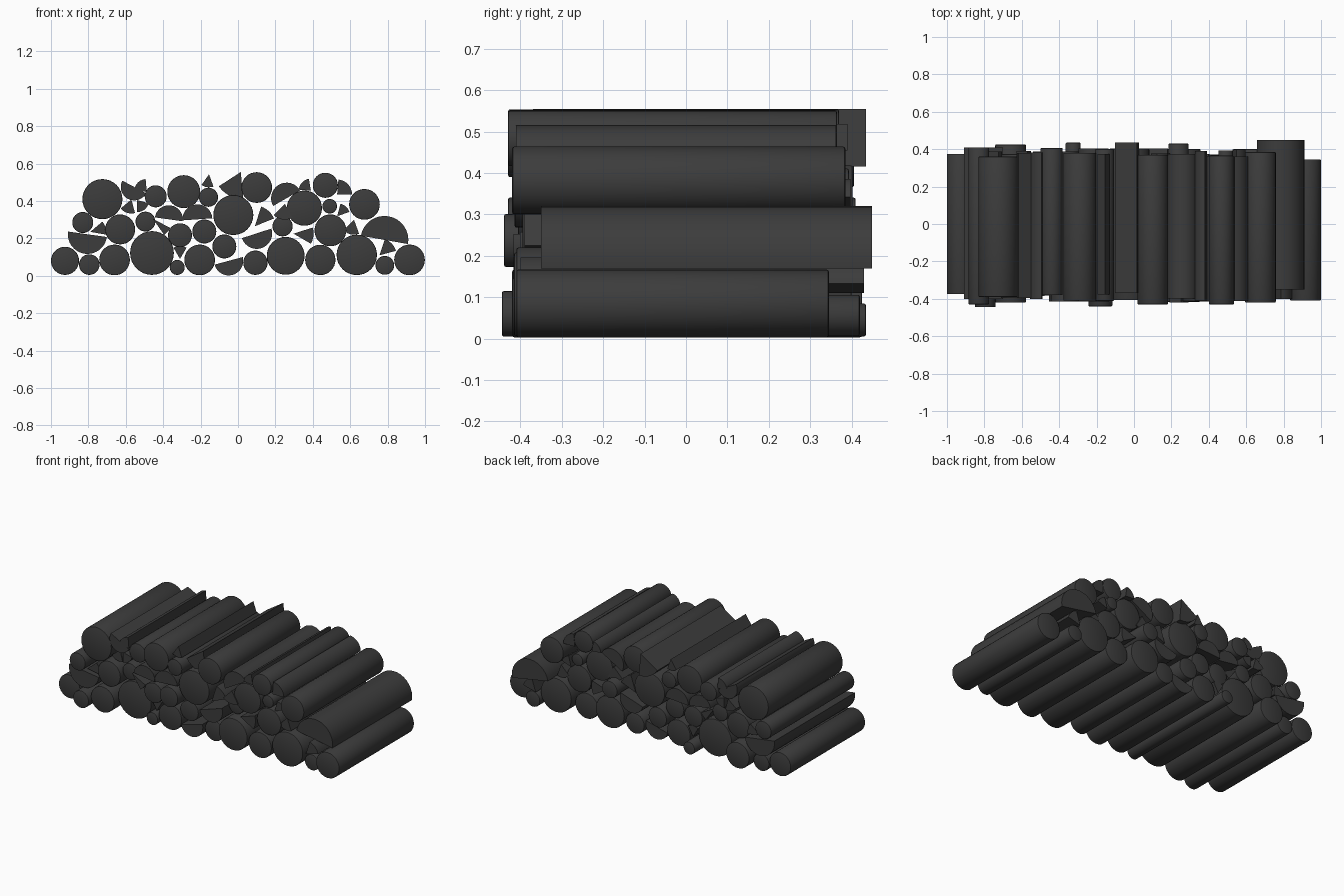
import bpy, bmesh, math, random

random.seed(4)
wood = bpy.data.materials.new("dark_wood")
wood.diffuse_color = (0.045, 0.045, 0.045, 1)


def prism(name, profile, y0, y1, bevel):
    """Extrude an xz profile from y0 to y1, optionally easing the end rims."""
    bm = bmesh.new()
    front = [bm.verts.new((x, y0, z)) for x, z in profile]
    back = [bm.verts.new((x, y1, z)) for x, z in profile]
    n = len(profile)
    caps = [bm.faces.new(front), bm.faces.new(back[::-1])]
    for i in range(n):
        j = (i + 1) % n
        bm.faces.new((front[j], front[i], back[i], back[j]))
    rims = [e for c in caps for e in c.edges]
    if bevel:
        bmesh.ops.bevel(bm, geom=rims, offset=bevel, segments=2,
                        profile=0.5, affect='EDGES')
    bmesh.ops.recalc_face_normals(bm, faces=bm.faces[:])
    me = bpy.data.meshes.new(name)
    bm.to_mesh(me)
    bm.free()
    me.materials.append(wood)
    ob = bpy.data.objects.new(name, me)
    bpy.context.collection.objects.link(ob)
    bpy.ops.object.select_all(action='DESELECT')
    ob.select_set(True)
    bpy.context.view_layer.objects.active = ob
    bpy.ops.object.shade_smooth_by_angle(angle=math.radians(30))


def arc(x, z, r, a0, a1, steps):
    return [(x + r * math.cos(math.radians(a0 + (a1 - a0) * i / steps)),
             z + r * math.sin(math.radians(a0 + (a1 - a0) * i / steps)))
            for i in range(steps + 1)]


def ends(x, z, known):
    return known.get((x, z)) or (-random.uniform(.37, .42), random.uniform(.36, .41))


# Round logs: x, z, radius
logs = [
    (-.925, .08, .075), (-.795, .06, .055), (-.66, .085, .082), (-.46, .122, .117),
    (-.325, .045, .04), (-.205, .085, .082), (.093, .07, .065), (.255, .107, .101),
    (.44, .085, .081), (.635, .112, .108), (.785, .056, .05), (.917, .085, .082),
    (-.725, .41, .107), (-.83, .285, .056), (-.63, .248, .08), (-.495, .29, .053),
    (-.44, .425, .059), (-.29, .45, .088), (-.158, .42, .051), (-.31, .217, .064),
    (-.18, .237, .064), (-.073, .157, .064), (-.025, .325, .107), (.1, .472, .082),
    (.238, .265, .054), (.355, .362, .094), (.49, .372, .039), (.467, .484, .067),
    (.494, .243, .085), (.676, .382, .082)]
# Logs whose ends stick out differently
log_ends = {
    (-.925, .08): (-.375, .375), (-.795, .06): (-.445, .38), (.917, .085): (-.41, .345),
    (-.725, .41): (-.39, .36), (-.66, .085): (-.42, .425), (-.325, .045): (-.40, .435),
    (.1, .472): (-.43, .37), (.467, .484): (-.43, .365), (.676, .382): (-.42, .385),
    (.238, .265): (-.36, .43), (-.18, .237): (-.44, .37), (.785, .056): (-.38, .42),
    (-.29, .45): (-.41, .38), (.635, .112): (-.41, .40), (-.83, .285): (-.43, .41)}
for x, z, r in logs:
    y0, y1 = ends(x, z, log_ends)
    prism("round_log", arc(x, z, r, 0, 360, 32)[:-1], y0, y1, .005)

# Half-split logs: x, z, radius, angle where the bark begins
halves = [
    (-.805, .222, .105, 172), (.783, .192, .128, -10), (-.05, .08, .078, 195),
    (.1, .227, .083, 198), (.26, .415, .083, 30), (-.37, .302, .075, -8),
    (-.217, .302, .08, 4), (-.555, .475, .072, 152)]
half_ends = {(.783, .192): (-.35, .45), (-.805, .222): (-.40, .41)}
for x, z, r, a in halves:
    y0, y1 = ends(x, z, half_ends)
    prism("half_log", arc(x, z, r, a, a + 180, 16), y0, y1, 0)

# Split wedges: apex x, apex z, radius, start angle, end angle
wedges = [
    (.015, .555, .14, 213, 275), (-.488, .45, .068, 95, 175), (-.155, .543, .07, 235, 290),
    (.53, .435, .08, 0, 85), (-.57, .408, .075, 220, 285), (-.54, .405, .065, 270, 345),
    (.09, .265, .11, 22, 72), (.25, .385, .085, 225, 300), (.62, .30, .08, 225, 290),
    (.297, .225, .107, -30, 18), (.53, .318, .07, 20, 75), (.757, .11, .09, 15, 72),
    (-.79, .235, .085, -10, 40), (-.455, .305, .105, 305, 332), (-.31, .09, .07, 60, 120),
    (.39, .455, .065, 100, 175)]
wedge_ends = {(.015, .555): (-.37, .435), (.757, .11): (-.40, .43)}
for x, z, r, a0, a1 in wedges:
    y0, y1 = ends(x, z, wedge_ends)
    prism("split_wedge", [(x, z)] + arc(x, z, r, a0, a1, 6), y0, y1, 0)
